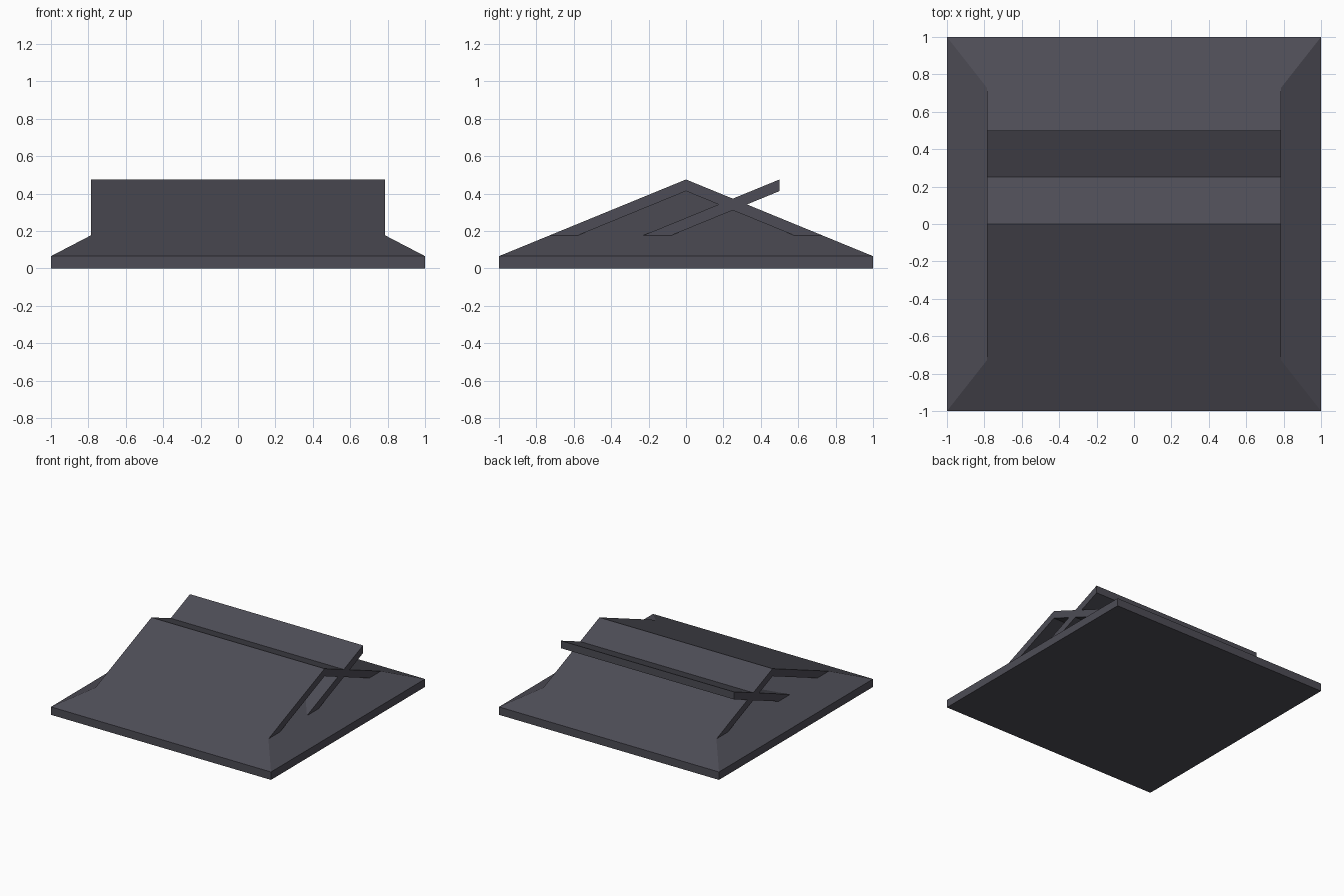
import bpy, bmesh

if "Cube" in bpy.data.objects:
    bpy.data.objects.remove(bpy.data.objects["Cube"])

EAVE, RIDGE, THICK = 0.065, 0.475, 0.062
PITCH = RIDGE - EAVE                 # rise per unit of y
GX, GZ = 0.787, 0.176                # gable plane and the height where it starts
GY = (RIDGE - GZ) / PITCH            # outer slope at gable start
GI = (RIDGE - THICK - GZ) / PITCH    # inner slope at gable start
SIDE = (GZ - EAVE) / (1 - GX)        # rise per unit of x on the hips
IX = 1 - (RIDGE - THICK - EAVE) / SIDE

slate = bpy.data.materials.new("dark slate")
slate.diffuse_color = (0.075, 0.073, 0.092, 1)
slate.use_nodes = True
slate.node_tree.nodes["Principled BSDF"].inputs["Base Color"].default_value = slate.diffuse_color


def make(name, polygons):
    bm = bmesh.new()
    for poly in polygons:
        bm.faces.new([bm.verts.new(p) for p in poly])
    bmesh.ops.remove_doubles(bm, verts=bm.verts, dist=1e-5)
    bmesh.ops.recalc_face_normals(bm, faces=bm.faces)
    mesh = bpy.data.meshes.new(name)
    bm.to_mesh(mesh)
    bm.free()
    mesh.materials.append(slate)
    obj = bpy.data.objects.new(name, mesh)
    bpy.context.collection.objects.link(obj)
    return obj


# Square eave slab, left open on top where the hips sit, with the lower roof slopes
corners = [(-1, -1), (1, -1), (1, 1), (-1, 1)]
faces = [[(x, y, 0) for x, y in reversed(corners)]]
for i in range(4):
    a, b = corners[i], corners[(i + 1) % 4]
    faces.append([(*a, 0), (*b, 0), (*b, EAVE), (*a, EAVE)])
for s in (-1, 1):
    # front and back skirt
    faces.append([(-1, s, EAVE), (1, s, EAVE), (GX, s * GY, GZ), (-GX, s * GY, GZ)])
    # side hip, running inward beneath the gable overhang
    faces.append([(s, -1, EAVE), (s, 1, EAVE), (s * GX, GY, GZ), (s * GX, GI, GZ),
                  (s * IX, 0, RIDGE - THICK), (s * GX, -GI, GZ), (s * GX, -GY, GZ)])
make("hip_base", faces)

# Upper roof: gable slopes crossed by a raised rear slab, extruded along x
K = 0.25                              # where the two slabs cross
cross = RIDGE - PITCH * K
dy = THICK / PITCH / 2
profile = [(-GY, GZ), (0, RIDGE), (K, cross), (2 * K, RIDGE), (2 * K, RIDGE - THICK),
           (K + dy, cross - THICK / 2), (GY, GZ), (GI, GZ), (K, cross - THICK),
           (2 * K - GI, GZ), (2 * K - GY, GZ), (K - dy, cross - THICK / 2),
           (0, RIDGE - THICK), (-GI, GZ)]
polys = [[(s * GX, y, z) for y, z in profile] for s in (-1, 1)]
for i, a in enumerate(profile):
    b = profile[(i + 1) % len(profile)]
    polys.append([(-GX, *a), (GX, *a), (GX, *b), (-GX, *b)])
make("gable_roof", polys)
